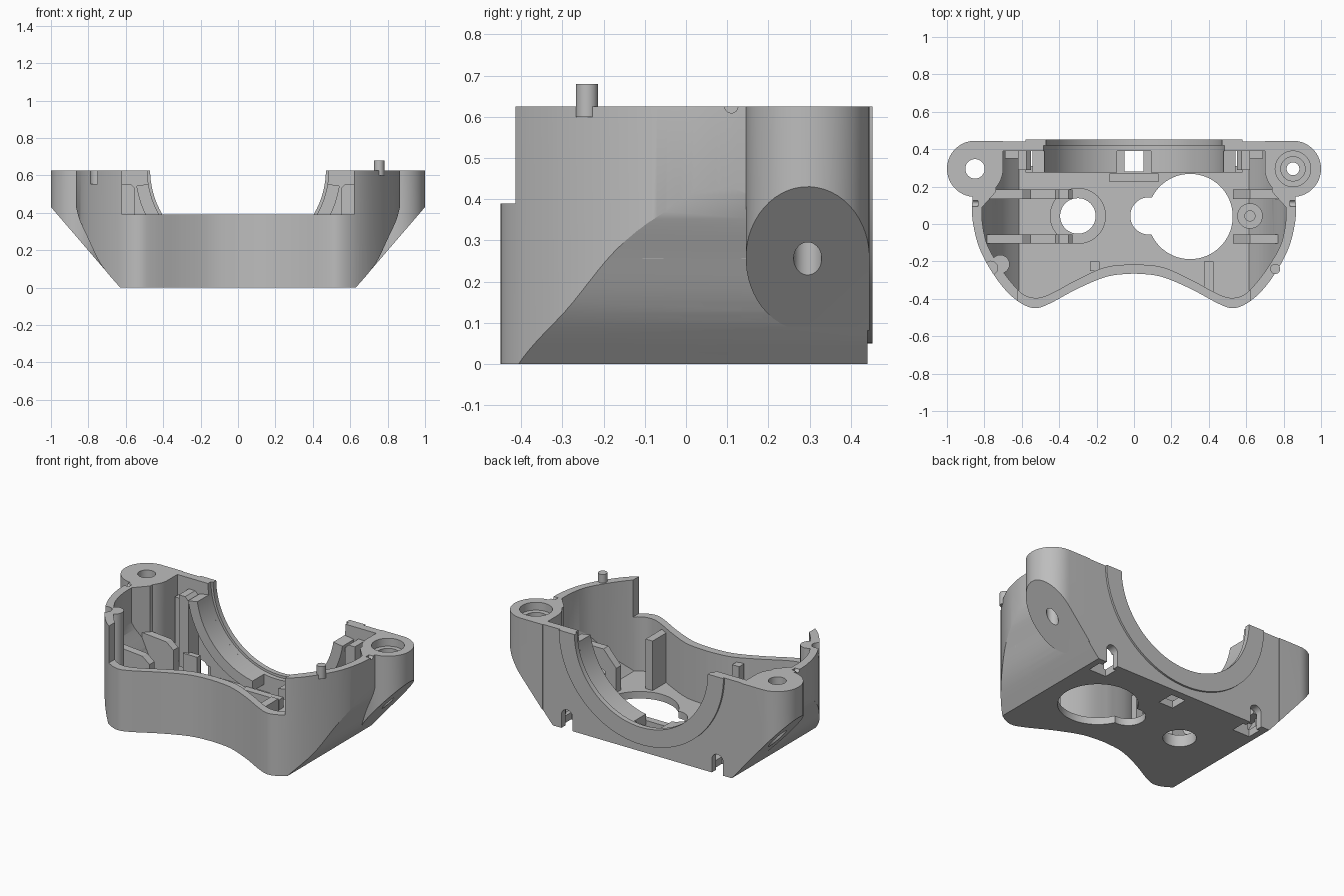
import bpy, bmesh, math
from mathutils import Vector

if "Cube" in bpy.data.objects:
    bpy.data.objects.remove(bpy.data.objects["Cube"])

grey = bpy.data.materials.new("housing grey")
grey.use_nodes = True
GREY = (0.51, 0.51, 0.51, 1)
grey.diffuse_color = GREY
grey.node_tree.nodes["Principled BSDF"].inputs["Base Color"].default_value = GREY

TOP = 0.625      # rim height
FLOOR = 0.045    # inside floor height
AXIS_Z = 0.63    # height of the round opening's axis


def prism(name, pts, lo, hi, axis="z"):
    """Extrude a 2D outline along z (points are x, y) or y (points are x, z)."""
    bm = bmesh.new()
    place = (lambda p, h: (p[0], p[1], h)) if axis == "z" else (lambda p, h: (p[0], h, p[1]))
    face = bm.faces.new([bm.verts.new(place(p, lo)) for p in pts])
    out = bmesh.ops.extrude_face_region(bm, geom=[face])
    step = Vector(place((0, 0), hi - lo))
    bmesh.ops.translate(bm, vec=step, verts=[v for v in out["geom"] if isinstance(v, bmesh.types.BMVert)])
    bmesh.ops.recalc_face_normals(bm, faces=bm.faces)
    mesh = bpy.data.meshes.new(name)
    bm.to_mesh(mesh)
    bm.free()
    mesh.materials.append(grey)
    ob = bpy.data.objects.new(name, mesh)
    bpy.context.scene.collection.objects.link(ob)
    return ob


def arc(cx, cy, r, a=0, b=360, n=48):
    count = n if b - a >= 360 else n + 1
    angles = [math.radians(a + (b - a) * i / n) for i in range(count)]
    return [(cx + r * math.cos(t), cy + r * math.sin(t)) for t in angles]


def cyl(name, x, y, r, lo, hi, axis="z", n=48):
    return prism(name, arc(x, y, r, n=n), lo, hi, axis)


def box(name, x0, x1, y0, y1, z0, z1):
    return prism(name, [(x0, y0), (x1, y0), (x1, y1), (x0, y1)], z0, z1)


def boolean(ob, tool, op="DIFFERENCE", keep=False):
    mod = ob.modifiers.new(op.lower(), "BOOLEAN")
    mod.object, mod.operation, mod.solver = tool, op, "EXACT"
    bpy.context.view_layer.objects.active = ob
    bpy.ops.object.modifier_apply(modifier=mod.name)
    if not keep:
        bpy.data.objects.remove(tool)
    return ob


def smooth_curve(pts, n=5):
    """Catmull-Rom curve through the points."""
    p = [Vector(q) for q in [pts[0]] + pts + [pts[-1]]]
    out = []
    for a, b, c, d in zip(p, p[1:], p[2:], p[3:]):
        for i in range(n):
            t = i / n
            out.append(0.5 * (2 * b + (c - a) * t + (2 * a - 5 * b + 4 * c - d) * t * t
                              + (3 * b - a - 3 * c + d) * t ** 3))
    return [tuple(q) for q in out] + [pts[-1]]


def mirrored(half):
    return half + [(-x, y) for x, y in reversed(half) if abs(x) > 1e-4]


def flip(pts, s):
    return [(x * s, z) for x, z in pts]


# Sloping undersides: the wall curves up into the rim, the ears are cut flat
SLOPE = ([(0.55, -0.1)] + smooth_curve([(0.63, 0), (0.733, 0.125), (0.805, 0.27), (0.85, 0.37), (0.872, 0.46)])
         + [(0.9, 0.64), (1.5, 0.64), (1.5, -0.1)])
EAR_SLOPE = [(0.544, -0.1), (1.18, 0.64), (1.5, 0.64), (1.5, -0.1)]
wedges = [prism("slope_cutter", flip(SLOPE, s), -1, 1, "y") for s in (1, -1)]


def trim(ob):
    for w in wedges:
        boolean(ob, w, keep=True)
    return ob


# Outer shell with the hollow taken out
front_curve = [(0, -0.265), (0.14, -0.28), (0.3, -0.345), (0.45, -0.425), (0.53, -0.45), (0.61, -0.42),
               (0.69, -0.35), (0.77, -0.24), (0.83, -0.12), (0.86, 0.0), (0.866, 0.08), (0.862, 0.155)]
inner_curve = [(0, -0.215), (0.15, -0.23), (0.3, -0.295), (0.45, -0.375), (0.53, -0.395), (0.6, -0.37),
               (0.67, -0.295), (0.73, -0.21), (0.785, -0.11), (0.81, 0.0), (0.812, 0.09)]
shell = prism("housing_shell", mirrored(smooth_curve(front_curve) + [(0.8, 0.22), (0.8, 0.44)]), 0, TOP)
cavity = prism("cavity_cutter", mirrored(smooth_curve(inner_curve) + [(0.74, 0.17), (0.72, 0.39)]), FLOOR, 1)
for s in (1, -1):
    inner_slope = prism("inner_slope", flip([(x - 0.045, z + 0.01) for x, z in SLOPE], s), -1, 1, "y")
    boolean(cavity, inner_slope)
boolean(shell, cavity)
trim(shell)

# Screw ears at the back corners
for s in (1, -1):
    outline = arc(0.85, 0.295, 0.15, -180, 90, 40) + [(0.70, 0.445)]
    ear = prism("screw_ear", flip(outline, s), 0.02, TOP)
    boolean(ear, prism("ear_slope_cutter", flip(EAR_SLOPE, s), -1, 1, "y"))
    boolean(shell, ear, "UNION")
boolean(shell, cyl("plain_ear_hole", -0.85, 0.295, 0.052, -0.1, 1))
boolean(shell, cyl("screw_hole", 0.85, 0.295, 0.034, -0.1, 1))
boolean(shell, cyl("counterbore", 0.85, 0.295, 0.095, 0.575, 1))
boolean(shell, cyl("counterbore_step", 0.85, 0.295, 0.065, 0.52, 1))

# Raised round collar on the back face
collar = prism("back_collar", arc(0, AXIS_Z, 0.58, 180.5, 359.5, 64), 0.42, 0.452, "y")
boolean(shell, collar, "UNION")

# Low front edge, round rear opening and its groove
boolean(shell, box("front_drop", -0.62, 0.62, -1, 0.1, 0.39, 1))
boolean(shell, cyl("rear_opening", 0, AXIS_Z, 0.47, 0.2, 1, "y", 96))
boolean(shell, cyl("opening_groove", 0, AXIS_Z, 0.485, 0.3, 0.42, "y", 96))

# Floor holes
boolean(shell, cyl("large_floor_hole", 0.3, 0.04, 0.228, -0.1, 0.2, n=64))
boolean(shell, cyl("side_lobe_hole", 0.08, 0.043, 0.1, -0.1, 0.2))
boolean(shell, cyl("small_floor_hole", -0.3, 0.043, 0.095, -0.1, 0.2))
boolean(shell, box("square_floor_hole", -0.05, 0.05, 0.28, 0.39, -0.1, 0.2))

# Arched slots low in the back wall, with floor cut-outs
for s in (1, -1):
    arch = arc(0.53 * s, 0.085, 0.04, 0, 180, 16) + [(0.53 * s - 0.04, -0.1), (0.53 * s + 0.04, -0.1)]
    boolean(shell, prism("slot_cutter", arch, 0.37, 0.6, "y"))
    boolean(shell, box("slot_floor_cutter", 0.53 * s - 0.06, 0.53 * s + 0.06, 0.31, 0.4, -0.1, 0.1))

# Locating notch and shallow wall dimples on the rim
notch_boss = cyl("notch_boss", -0.715, -0.215, 0.05, 0.25, TOP - 0.002, n=24)
for ob in (shell, notch_boss):
    boolean(ob, cyl("notch_cutter", -0.765, -0.235, 0.036, 0.555, 1, n=24))
for s in (1, -1):
    dimple = prism("dimple_cutter", arc(0, TOP, 0.016, n=16), 0.835, 0.9, "y")
    dimple.rotation_euler.z = -s * math.pi / 2
    dimple.location.y = 0.11
    bpy.context.view_layer.update()
    boolean(shell, dimple)
parts = [shell, notch_boss]

# Locating pin
parts.append(cyl("locating_pin", 0.755, -0.24, 0.027, 0.6, 0.68, n=24))

# Cradle ring inside the rear opening, open over the square floor hole
ring = arc(0, AXIS_Z, 0.55, 189, 351, 64) + arc(0, AXIS_Z, 0.485, 189, 351, 64)[::-1]
cradle = prism("cradle_ring", ring, 0.275, 0.395, "y")
boolean(cradle, box("ring_gap_cutter", -0.09, 0.09, 0.2, 0.5, 0, 0.3))
parts.append(cradle)

# Cross ribs, lugs beside the ring and front stiffeners
left_rib = [(-0.84, 0.03), (-0.84, 0.34), (-0.60, 0.32), (-0.55, 0.28), (-0.55, 0.12),
            (-0.42, 0.12), (-0.40, 0.15), (-0.35, 0.15), (-0.33, 0.13), (-0.33, 0.03)]
right_rib = [(0.80, 0.03), (0.80, 0.30), (0.62, 0.30), (0.53, 0.2), (0.53, 0.03)]
for y in (-0.08, 0.16):
    parts.append(trim(prism("left_rib", left_rib, y - 0.025, y + 0.025, "y")))
    parts.append(trim(prism("right_rib", right_rib, y - 0.025, y + 0.025, "y")))
for s in (1, -1):
    lug = [(0.55, 0.1), (0.55, 0.53), (0.575, 0.555), (0.62, 0.555), (0.62, 0.1)]
    parts.append(trim(prism("ring_lug", flip(lug, s), 0.29, 0.395, "y")))
    parts.append(trim(box("lug_web", s * 0.60, s * 0.69, 0.35, 0.395, 0.05, 0.5)))
    parts.append(box("low_tab", s * 0.48, s * 0.58, 0.275, 0.31, 0.03, 0.2))
for x, y in ((-0.21, -0.25), (0.40, -0.36)):
    parts.append(box("front_stiffener", x - 0.025, x + 0.025, y, -0.20, 0.03, 0.36))
parts.append(box("rear_floor_rib", -0.13, 0.13, 0.225, 0.27, 0.03, 0.11))

# Rim round the small hole and the screw boss
for name, x, r, hole, top in (("hole_rim", -0.3, 0.15, 0.095, 0.075),
                              ("screw_boss", 0.62, 0.068, 0.027, 0.19)):
    rim = cyl(name, x, 0.043, r, 0.02, top)
    boolean(rim, cyl("rim_hole", x, 0.043, hole, 0 if r > 0.1 else 0.08, 1))
    parts.append(trim(rim))

for w in wedges:
    bpy.data.objects.remove(w)

# Smooth curved walls, keep edges crisp
bpy.ops.object.select_all(action="DESELECT")
for ob in parts:
    ob.select_set(True)
bpy.context.view_layer.objects.active = shell
bpy.ops.object.shade_smooth_by_angle(angle=math.radians(25))
